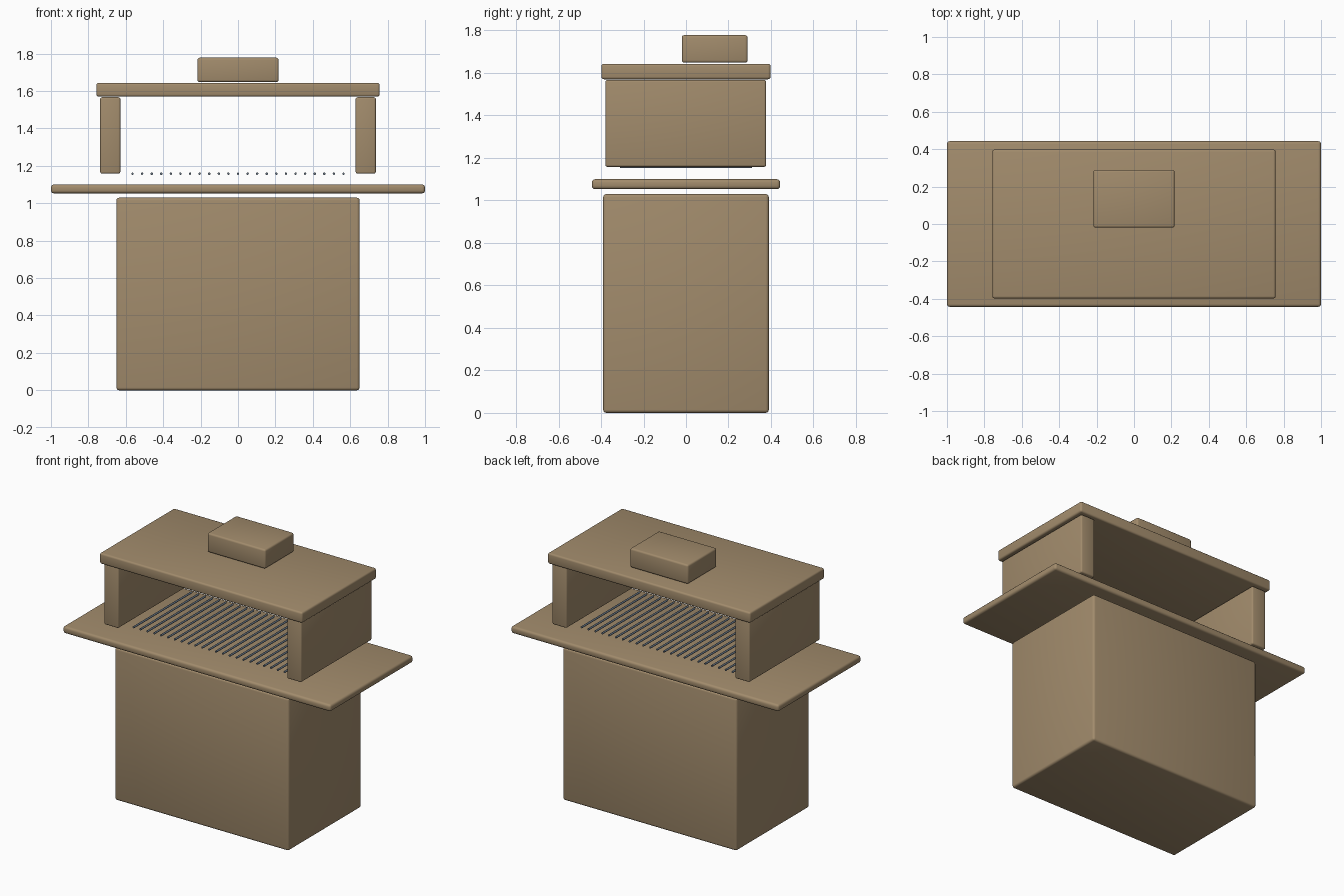
import bpy, bmesh, math
from mathutils import Matrix, Vector

if "Cube" in bpy.data.objects:
    bpy.data.objects.remove(bpy.data.objects["Cube"])

def material(name, rgb):
    m = bpy.data.materials.new(name)
    m.diffuse_color = (*rgb, 1)
    m.use_nodes = True
    m.node_tree.nodes["Principled BSDF"].inputs["Base Color"].default_value = m.diffuse_color
    return m

stone = material("warm stone", (0.36, 0.26, 0.15))
steel = material("blue grey steel", (0.13, 0.17, 0.22))

def finish(bm, name, mat):
    me = bpy.data.meshes.new(name)
    bm.to_mesh(me)
    bm.free()
    me.materials.append(mat)
    ob = bpy.data.objects.new(name, me)
    bpy.context.collection.objects.link(ob)
    bpy.context.view_layer.objects.active = ob
    bpy.ops.object.select_all(action='DESELECT')
    ob.select_set(True)
    bpy.ops.object.shade_smooth_by_angle(angle=math.radians(35))
    return ob

def block(name, lo, hi, r):
    """Box between two corners with rounded edges."""
    lo, hi = Vector(lo), Vector(hi)
    bm = bmesh.new()
    bmesh.ops.create_cube(bm, size=1, matrix=Matrix.Translation((lo + hi) / 2)
                          @ Matrix.Diagonal((*(hi - lo), 1)))
    bmesh.ops.bevel(bm, geom=bm.edges[:], offset=r, segments=3,
                    profile=0.5, affect='EDGES')
    return finish(bm, name, stone)

# Body, counter, roof and chimney
block("base", (-0.65, -0.39, 0), (0.65, 0.39, 1.03), 0.015)
block("counter", (-1, -0.443, 1.053), (1, 0.443, 1.10), 0.015)
block("hood_top", (-0.757, -0.398, 1.57), (0.757, 0.398, 1.643), 0.012)
block("chimney", (-0.217, -0.02, 1.648), (0.217, 0.29, 1.778), 0.012)

# Side walls holding the hood
for side, x0 in (("left", -0.737), ("right", 0.629)):
    block(side + "_wall", (x0, -0.379, 1.158), (x0 + 0.108, 0.377, 1.567), 0.01)

# Grill rods running front to back
bm = bmesh.new()
rods = 23
for i in range(rods):
    x = -0.564 + 1.128 * i / (rods - 1)
    bmesh.ops.create_cone(bm, cap_ends=True, segments=12, radius1=0.0065,
                          radius2=0.0065, depth=0.62,
                          matrix=Matrix.Translation((x, 0, 1.158))
                          @ Matrix.Rotation(math.pi / 2, 4, 'X'))
finish(bm, "grill_rods", steel)
